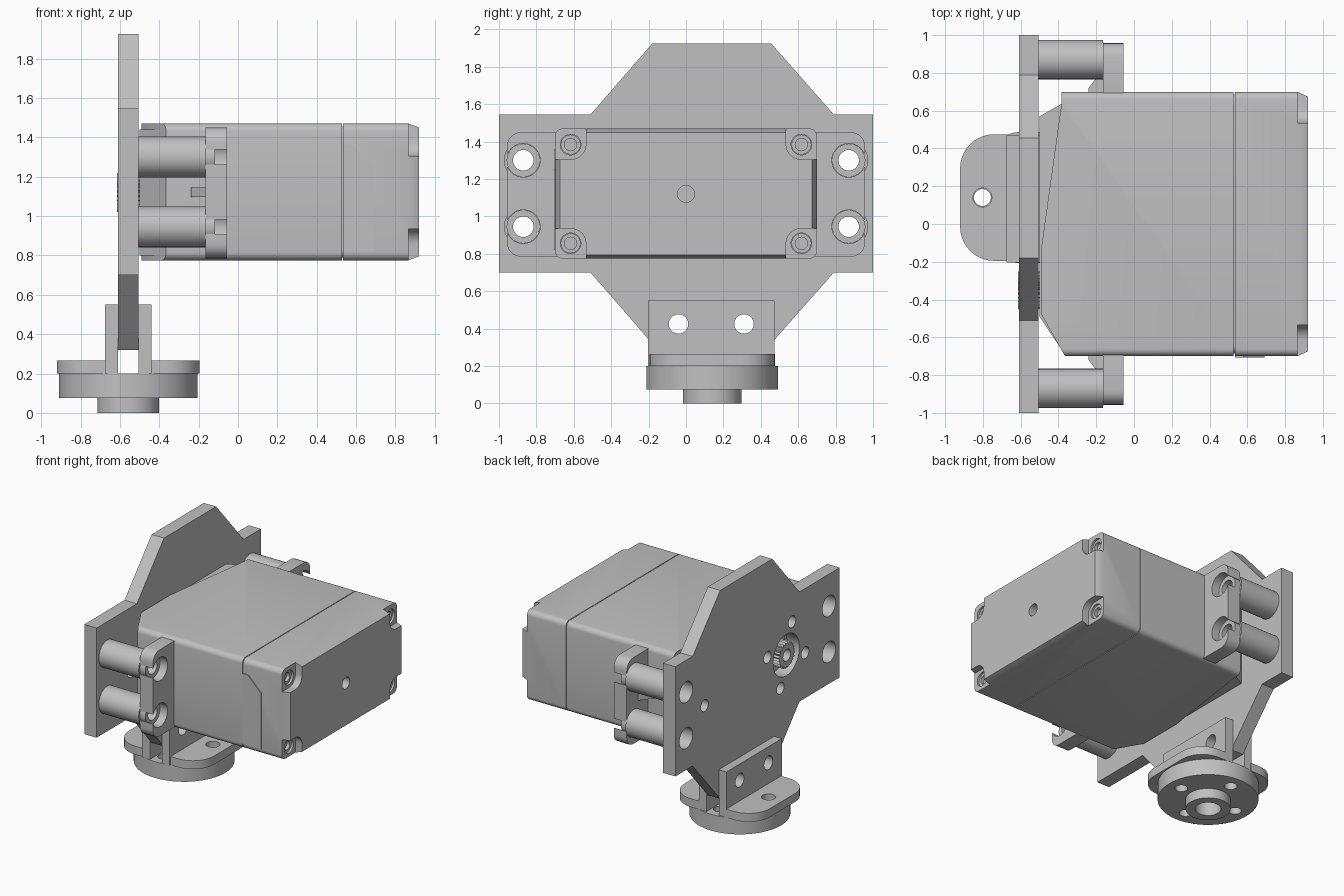
import bpy, bmesh
from math import pi, sin, cos, radians
from mathutils import Vector

cube = bpy.data.objects.get("Cube")
if cube:
    bpy.data.objects.remove(cube, do_unlink=True)

grey = bpy.data.materials.new("plain_grey")
grey.use_nodes = True
GREY = (0.53, 0.53, 0.53, 1)
grey.diffuse_color = GREY
grey.node_tree.nodes["Principled BSDF"].inputs["Base Color"].default_value = GREY


# ---- helpers ----
def place(axis, u, v, w):
    """Profile point (u, v) at distance w along the axis."""
    return Vector({"x": (w, u, v), "y": (u, w, v), "z": (u, v, w)}[axis])


def loft(name, axis, rings):
    """Solid through a list of (profile, distance) rings."""
    bm = bmesh.new()
    loops = [[bm.verts.new(place(axis, u, v, w)) for u, v in pts] for pts, w in rings]
    for a, b in zip(loops, loops[1:]):
        for i in range(len(a)):
            j = (i + 1) % len(a)
            bm.faces.new((a[i], a[j], b[j], b[i]))
    bm.faces.new(loops[0])
    bm.faces.new(loops[-1])
    bmesh.ops.recalc_face_normals(bm, faces=bm.faces)
    mesh = bpy.data.meshes.new(name)
    bm.to_mesh(mesh)
    bm.free()
    mesh.materials.append(grey)
    obj = bpy.data.objects.new(name, mesh)
    bpy.context.collection.objects.link(obj)
    return obj


def prism(name, axis, pts, a, b):
    return loft(name, axis, [(pts, a), (pts, b)])


def circle(u, v, r, n=32):
    return [(u + r * cos(2 * pi * i / n), v + r * sin(2 * pi * i / n)) for i in range(n)]


def rounded(u0, u1, v0, v1, r, n=6):
    pts = []
    for k, (u, v) in enumerate([(u1 - r, v1 - r), (u0 + r, v1 - r), (u0 + r, v0 + r), (u1 - r, v0 + r)]):
        for i in range(n + 1):
            t = (k + i / n) * pi / 2
            pts.append((u + r * cos(t), v + r * sin(t)))
    return pts


def rect(u0, u1, v0, v1):
    return [(u0, v0), (u1, v0), (u1, v1), (u0, v1)]


def cut(obj, axis, pts, a, b):
    cutter = prism("cutter", axis, pts, a, b)
    cutter.hide_render = True
    mod = obj.modifiers.new("cut", "BOOLEAN")
    mod.operation, mod.solver, mod.object = "DIFFERENCE", "EXACT", cutter
    bpy.context.view_layer.objects.active = obj
    bpy.ops.object.modifier_apply(modifier=mod.name)
    bpy.data.objects.remove(cutter, do_unlink=True)


SHAFT_Y, MID_Z = -0.35, 1.12
SCREW_Y, SCREW_Z = 0.87, (0.945, 1.30)
PLATE = (-0.61, -0.505)
HUB_X, HUB_Y = -0.5575, 0.14

# ---- mounting plate ----
plate = prism("mounting_plate", "x", [
    (-1, 0.70), (-0.51, 0.70), (-0.18, 0.32), (0.455, 0.32), (0.79, 0.70), (1, 0.70),
    (1, 1.545), (0.79, 1.545), (0.455, 1.925), (-0.18, 1.925), (-0.51, 1.545), (-1, 1.545)], *PLATE)
plate_holes = [(SHAFT_Y, MID_Z, 0.16), (0.644, 1.11, 0.045), (-0.04, 0.425, 0.052), (0.31, 0.425, 0.052)]
plate_holes += [(s * SCREW_Y, z, 0.08) for s in (-1, 1) for z in SCREW_Z]
for k in range(4):
    t = radians(17 + 90 * k)
    plate_holes.append((SHAFT_Y + 0.24 * cos(t), MID_Z + 0.24 * sin(t), 0.045))
for y, z, r in plate_holes:
    cut(plate, "x", circle(y, z, r), -0.7, -0.503)

# ---- motor case body, long edges rounded ----
body = prism("case_body", "z", [
    (-0.365, -0.70), (0.528, -0.70), (0.528, 0.70), (-0.385, 0.70), (-0.385, 0.63),
    (-0.49, -0.12), (-0.49, -0.48)], 0.775, 1.47)
bm = bmesh.new()
bm.from_mesh(body.data)
long_edges = [e for e in bm.edges if all(abs(v.co.y) > 0.69 for v in e.verts)
              and abs(e.verts[0].co.x - e.verts[1].co.x) > 0.5]
bmesh.ops.bevel(bm, geom=long_edges, offset=0.04, segments=5, profile=0.5, affect="EDGES")
bm.to_mesh(body.data)
bm.free()
prism("case_gear_housing", "z", [
    (-0.3, -0.67), (-0.38, -0.67), (-0.5, -0.49), (-0.5, 0.57), (-0.385, 0.635), (-0.3, 0.635)], 0.80, 1.44)
prism("case_seam_core", "x", rounded(-0.685, 0.685, 0.79, 1.455, 0.04), 0.5, 0.56)

# ---- end cap with sunken corner screws ----
outer = rounded(-0.70, 0.70, 0.775, 1.47, 0.04)
inner = rounded(-0.675, 0.675, 0.795, 1.45, 0.03)
cap = loft("case_end_cap", "x", [(outer, 0.534), (outer, 0.865), (inner, 0.92)])
cut(cap, "x", circle(0, MID_Z, 0.045), 0.86, 1)
for sy in (-1, 1):
    for sz in (-1, 1):
        ys = sorted((sy * 0.535, sy * 0.80))
        zs = sorted((MID_Z + sz * 0.185, MID_Z + sz * 0.45))
        cut(cap, "x", rounded(*ys, *zs, 0.08), 0.865, 1)
        sx = (sy * 0.617, MID_Z + sz * 0.264)
        cut(cap, "x", circle(*sx, 0.055), 0.82, 1)
        screw = prism("cap_screw", "x", circle(*sx, 0.053), 0.81, 0.85)
        cut(screw, "x", circle(*sx, 0.033, 24), 0.825, 1)
prism("cable_exit_panel", "y", [(0.534, 0.82), (0.69, 0.82), (0.69, 1.25), (0.58, 1.36), (0.534, 1.36)], -0.707, -0.69)

# ---- output shaft with spline ----
teeth = []
for i in range(48):
    r = 0.1 if i % 2 else 0.086
    teeth.append((SHAFT_Y + r * cos(pi * i / 24), MID_Z + r * sin(pi * i / 24)))
shaft = prism("output_shaft", "x", teeth, -0.615, -0.48)
cut(shaft, "x", circle(SHAFT_Y, MID_Z, 0.045, 24), -0.7, -0.52)

# ---- ears, ribs and standoffs on both ends ----
for s, side in ((-1, "front"), (1, "back")):
    ys = sorted((s * 0.60, s * 0.957))
    ear = prism(side + "_ear", "x", rounded(*ys, 0.785, 1.45, 0.075), -0.165, -0.055)
    for z in SCREW_Z:
        cut(ear, "x", circle(s * SCREW_Y, z, 0.09), -0.3, 0)
        slot = sorted((s * SCREW_Y, s * 1.1))
        cut(ear, "x", rect(*slot, z - 0.037, z + 0.037), -0.3, 0)
        big, small = circle(s * SCREW_Y, z, 0.104), circle(s * SCREW_Y, z, 0.089)
        post = loft(side + "_standoff", "x", [(big, -0.505), (big, -0.165), (small, -0.165), (small, -0.118)])
        cut(post, "x", circle(s * SCREW_Y, z, 0.055), -0.6, 0)
    prism(side + "_ear_rib", "z", [(-0.24, s * 0.69), (-0.24, s * 0.72), (-0.165, s * 0.82), (-0.165, s * 0.69)], 1.097, 1.145)

# ---- two angle brackets, mirrored about the plate ----
for s, side in ((-1, "right"), (1, "left")):
    def bx(d):
        return HUB_X + s * d
    web = prism(side + "_bracket_web", "y", rect(*sorted((bx(0.0525), bx(0.1175))), 0.20, 0.55), -0.203, 0.472)
    for y in (-0.04, 0.31):
        cut(web, "x", circle(y, 0.425, 0.052), -1, 0)
    flange = prism(side + "_bracket_flange", "z", rounded(*sorted((bx(-0.2), bx(0.363))), -0.195, 0.475, 0.18, 10), 0.20, 0.265)
    cut(flange, "z", rect(*sorted((bx(-0.4), bx(0.11))), -1, 1), 0, 1)
    cut(flange, "z", circle(bx(0.245), HUB_Y, 0.05), 0, 1)

# ---- round hub with stepped boss, bore and bolt circle ----
disc, boss = circle(HUB_X, HUB_Y, 0.352, 64), circle(HUB_X, HUB_Y, 0.157, 64)
hub = loft("hub_disc", "z", [(boss, 0), (boss, 0.075), (disc, 0.075), (disc, 0.20)])
cut(hub, "z", circle(HUB_X, HUB_Y, 0.09), -0.1, 0.3)
for k in range(4):
    t = k * pi / 2
    cut(hub, "z", circle(HUB_X + 0.245 * cos(t), HUB_Y + 0.245 * sin(t), 0.045), -0.1, 0.3)

# ---- smooth curved surfaces, keep edges crisp ----
bpy.ops.object.select_all(action="DESELECT")
for obj in bpy.context.scene.objects:
    if obj.type == "MESH":
        obj.select_set(True)
        bpy.context.view_layer.objects.active = obj
bpy.ops.object.shade_smooth_by_angle(angle=radians(30))
